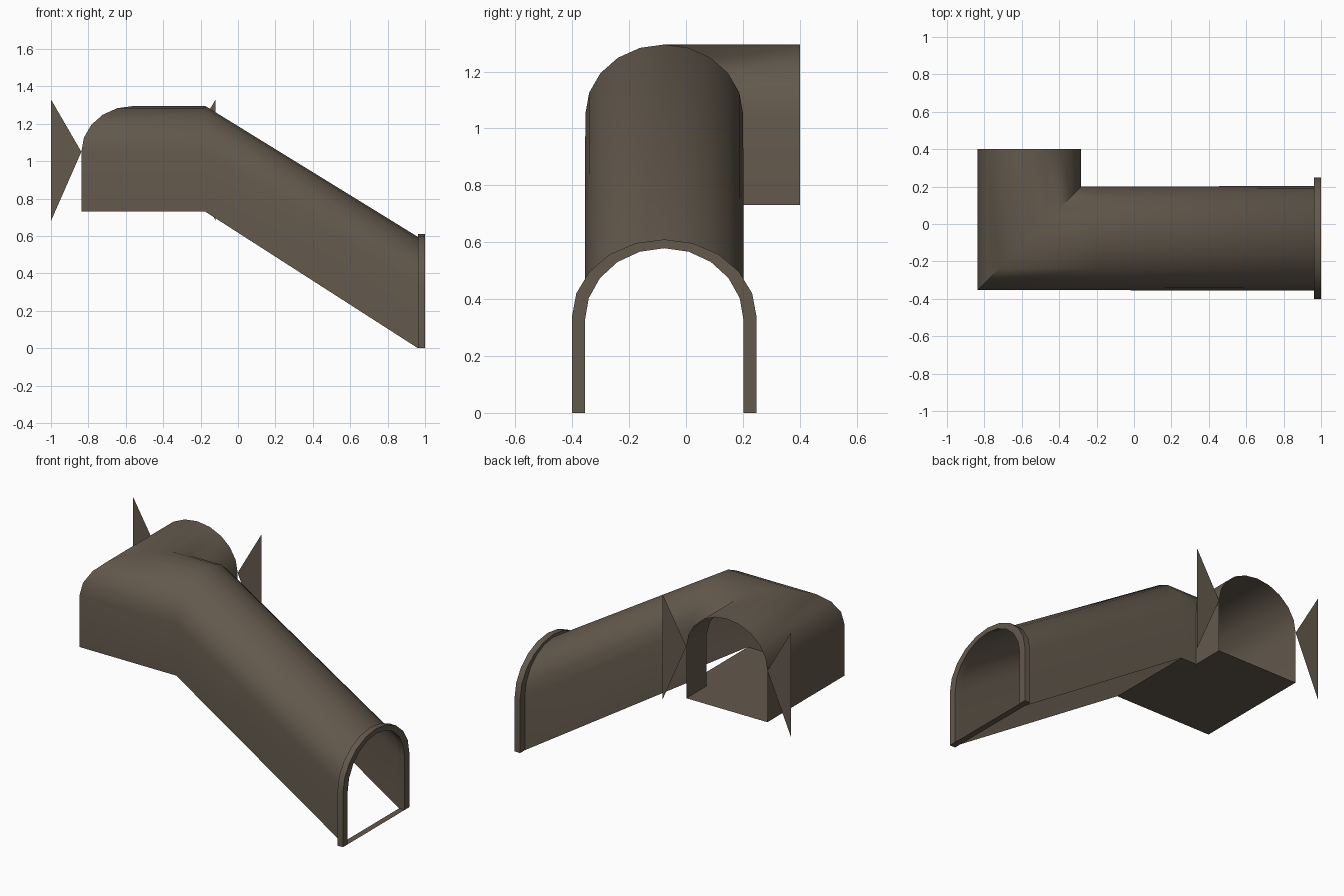
import bpy, bmesh, math

if "Cube" in bpy.data.objects:
    bpy.data.objects.remove(bpy.data.objects["Cube"])

stone = bpy.data.materials.new("brown stone")
stone.diffuse_color = (0.125, 0.100, 0.073, 1.0)
stone.use_nodes = True
stone.node_tree.nodes["Principled BSDF"].inputs["Base Color"].default_value = stone.diffuse_color

SEG = 10                 # sides of the arch
HALF, WALL, RISE = 0.2775, 0.32, 0.245
CX, CY = -0.56, -0.0765  # centre lines of the two passages
FLOOR, KINK, END = 0.73, -0.175, 0.962


def arch(half, wall, rise):
    """Open arch outline as (sideways, up) points, left foot to right foot."""
    pts = [(-half, 0.0)]
    for i in range(SEG + 1):
        a = math.pi * (1 - i / SEG)
        pts.append((half * math.cos(a), wall + rise * math.sin(a)))
    return pts + [(half, 0.0)]


def make(name, verts, faces, smooth=False):
    me = bpy.data.meshes.new(name)
    me.from_pydata(verts, [], faces)
    me.materials.append(stone)
    ob = bpy.data.objects.new(name, me)
    bpy.context.collection.objects.link(ob)
    if smooth:
        # turn the normals outward, judged by the highest face
        bm = bmesh.new()
        bm.from_mesh(me)
        bmesh.ops.recalc_face_normals(bm, faces=bm.faces[:])
        top = max(bm.faces, key=lambda f: f.calc_center_median().z)
        if top.normal.z < 0:
            bmesh.ops.reverse_faces(bm, faces=bm.faces[:])
        bm.to_mesh(me)
        bm.free()
        bpy.ops.object.select_all(action='DESELECT')
        ob.select_set(True)
        bpy.context.view_layer.objects.active = ob
        bpy.ops.object.shade_smooth_by_angle(angle=math.radians(40))
    return ob


def loft(name, rings, closed=False):
    n = len(rings[0])
    verts = [p for r in rings for p in r]
    faces = []
    for k in range(len(rings) if closed else len(rings) - 1):
        a, b = k * n, ((k + 1) % len(rings)) * n
        faces += [(a + i, a + i + 1, b + i + 1, b + i) for i in range(n - 1)]
    return make(name, verts, faces, True)


# Passage shell: side mouth, mitred corner, kink, bottom of the slope
prof = arch(HALF, WALL, RISE)
low = arch(0.279, 0.335, 0.260)
bottom_ring = [(END, CY + u, v) for u, v in low]
loft("passage_shell", [
    [(CX + u, 0.40, FLOOR + v) for u, v in prof],
    [(CX + u, CY + u, FLOOR + v) for u, v in prof],
    [(KINK, CY + u, FLOOR + v) for u, v in prof],
    bottom_ring,
])

# L-shaped floor under the landing (the slope has none)
x0, x1 = CX - HALF, CX + HALF
y0, y1 = CY - HALF, CY + HALF
make("landing_floor",
     [(x0, y0, FLOOR), (KINK, y0, FLOOR), (KINK, y1, FLOOR),
      (x1, y1, FLOOR), (x1, 0.40, FLOOR), (x0, 0.40, FLOOR)],
     [(0, 1, 2, 3), (0, 3, 4, 5)])

# Arched frame around the lower mouth
outer = arch(0.325, 0.335, 0.275)
inner = arch(0.279, 0.325, 0.254)
loft("mouth_frame", [
    [(END, CY + u, v) for u, v in outer],
    [(1.0, CY + u, v) for u, v in outer],
    [(1.0, CY + u, v) for u, v in inner],
    bottom_ring,
], closed=True)
make("mouth_threshold",
     [(END, CY - 0.325, 0), (1.0, CY - 0.325, 0),
      (1.0, CY + 0.325, 0), (END, CY + 0.325, 0)], [(0, 3, 2, 1)])

# Triangular fins either side of the side mouth
for name, s in (("left_fin", -1), ("right_fin", 1)):
    make(name, [(CX + s * HALF, 0.40, 1.05),
                (CX + s * 0.44, 0.40, 1.33),
                (CX + s * 0.44, 0.40, 0.68)], [(0, 1, 2)])
